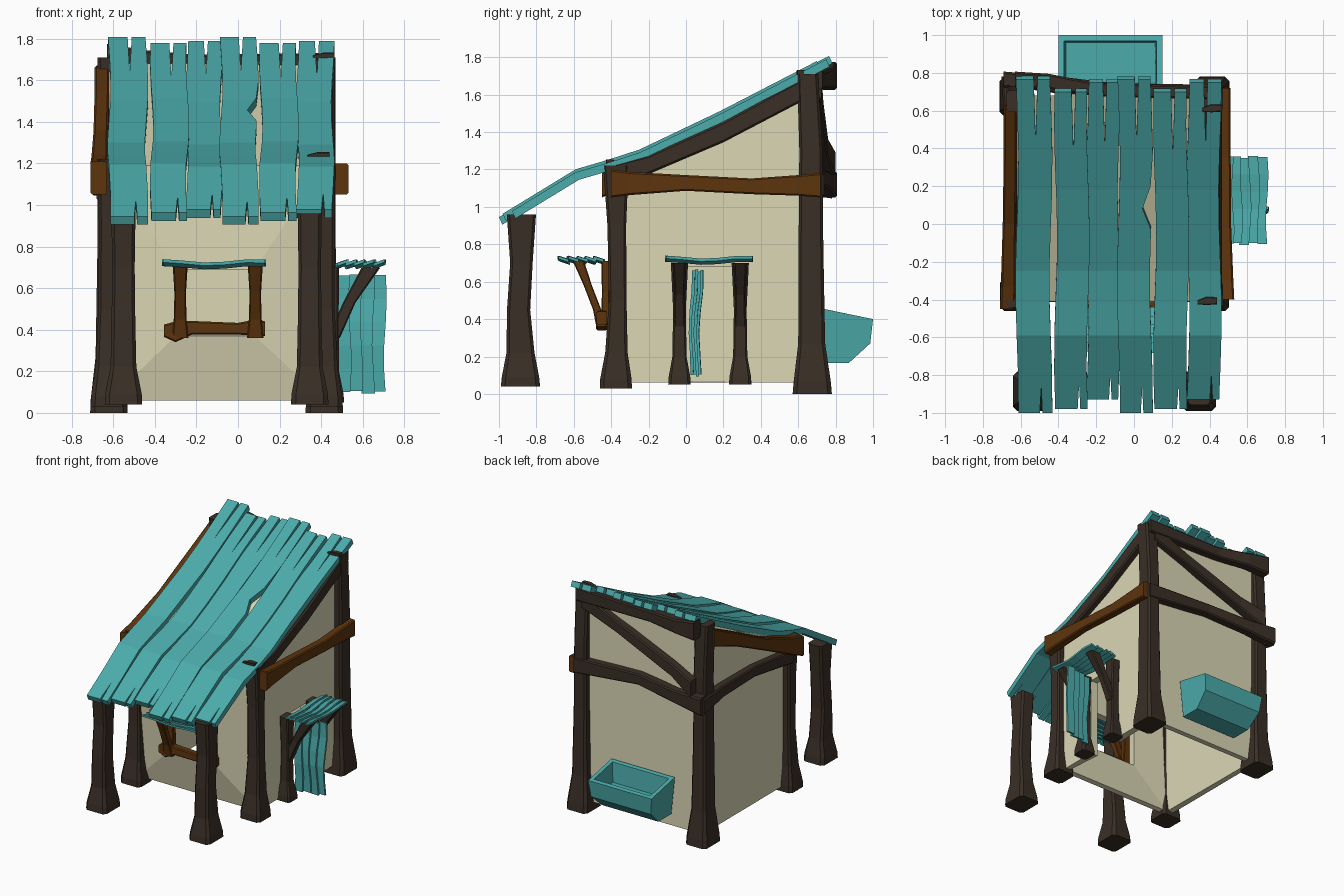
import bpy, bmesh, math
from mathutils import Vector

if "Cube" in bpy.data.objects:
    bpy.data.objects.remove(bpy.data.objects["Cube"])

XC = -0.103  # mirror line between left and right posts


def material(name, rgb):
    m = bpy.data.materials.new(name)
    m.diffuse_color = (*rgb, 1)
    m.use_nodes = True
    m.node_tree.nodes["Principled BSDF"].inputs["Base Color"].default_value = m.diffuse_color
    return m


TEAL = material("teal wood", (0.072, 0.41, 0.41))
DARK = material("dark timber", (0.041, 0.028, 0.019))
BROWN = material("warm brown timber", (0.110, 0.035, 0.004))
CREAM = material("cream plaster", (0.71, 0.68, 0.46))


def finish(bm, name, mat, thick=0):
    bmesh.ops.recalc_face_normals(bm, faces=bm.faces)
    me = bpy.data.meshes.new(name)
    bm.to_mesh(me)
    bm.free()
    me.materials.append(mat)
    ob = bpy.data.objects.new(name, me)
    bpy.context.collection.objects.link(ob)
    if thick:
        mod = ob.modifiers.new("thickness", 'SOLIDIFY')
        mod.thickness, mod.offset = thick, -1
    return ob


def shell(name, verts, faces, mat, thick=0):
    bm = bmesh.new()
    vs = [bm.verts.new(v) for v in verts]
    for f in faces:
        bm.faces.new([vs[i] for i in f])
    return finish(bm, name, mat, thick)


def loft(bm, rings):
    rows = [[bm.verts.new(p) for p in r] for r in rings]
    n = len(rows[0])
    for a, b in zip(rows, rows[1:]):
        for i in range(n):
            j = (i + 1) % n
            bm.faces.new((a[i], a[j], b[j], b[i]))
    bm.faces.new(rows[0])
    bm.faces.new(rows[-1])


def beam(name, axis, secs, mat):
    """Chamfered timber along an axis; each section is (t, a, b, half_a, half_b)."""
    put = {'x': lambda t, a, b: (t, a, b), 'y': lambda t, a, b: (a, t, b),
           'z': lambda t, a, b: (a, b, t)}[axis]
    rings = []
    for t, a, b, ha, hb in secs:
        c = 0.25 * min(ha, hb)
        oct_ = [(ha, hb - c), (ha - c, hb), (c - ha, hb), (-ha, hb - c),
                (-ha, c - hb), (c - ha, -hb), (ha - c, -hb), (ha, c - hb)]
        rings.append([put(t, a + u, b + v) for u, v in oct_])
    bm = bmesh.new()
    loft(bm, rings)
    return finish(bm, name, mat)


def lapped(name, n, width, length, place, mat=TEAL):
    """Row of overlapping wavy boards; place maps (across, along, normal) to space."""
    bm = bmesh.new()
    d = width / n
    for k in range(n):
        rings = []
        for s in range(6):
            v = s / 5
            wx = 0.007 * math.sin(6 * v + k)
            wz = 0.008 * math.cos(7 * v)
            u0, u1 = k * d + wx, (k + 1.15) * d + wx
            sec = [(u0, 0.006), (u1, -0.012), (u1, 0.003), (u0, 0.021)]
            end = 0.006 * math.sin(2.3 * k) * (1 if s in (0, 5) else 0)
            rings.append([place(u, v * length + end, w + wz) for u, w in sec])
        loft(bm, rings)
    return finish(bm, name, mat)


# posts, mirrored left and right
POSTS = {
    "porch_post": (0.345, [(.04, -.885, .09, .105), (.09, -.885, .088, .10), (.22, -.885, .062, .075),
                           (.45, -.895, .057, .062), (.70, -.88, .054, .06), (.96, -.88, .058, .078)]),
    "front_wall_post": (0.415, [(.03, -.375, .088, .086), (.08, -.375, .086, .084), (.22, -.372, .064, .06),
                                (.50, -.365, .05, .047), (.90, -.37, .048, .05), (1.22, -.375, .055, .068)]),
    "back_wall_post": (0.415, [(0, .675, .09, .105), (.06, .675, .088, .10), (.27, .672, .064, .072),
                               (.80, .668, .055, .066), (1.30, .668, .053, .062), (1.71, .65, .055, .056)]),
}
for label, (cx, secs) in POSTS.items():
    for side, x in (("right", cx), ("left", 2 * XC - cx)):
        beam(f"{side}_{label}", 'z', [(z, x, y, hx, hy) for z, y, hx, hy in secs], DARK)

# plaster walls: hollow, closed on top, open below, with window and door holes
L, R = -0.62, 0.415
shell("plaster_walls", [
    (L, -.345, .06), (R, -.345, .06), (R, -.41, 1.19), (L, -.41, 1.19),
    (L, .68, .06), (R, .68, .06), (R, .68, 1.68), (L, .68, 1.68),
    (-.30, -.415, .37), (.08, -.415, .37), (.08, -.415, .69), (-.30, -.415, .69),
    (R, 0, .06), (R, 0, .68), (R, .27, .68), (R, .27, .06)],
    [(0, 1, 9, 8), (1, 2, 10, 9), (2, 3, 11, 10), (3, 0, 8, 11),
     (1, 12, 13, 14, 15, 5, 6, 2), (4, 0, 3, 7), (5, 4, 7, 6), (3, 2, 6, 7)], CREAM, 0.06)

# side rails and rafters
beam("right_side_rail", 'y', [(-.40, .495, 1.125, .036, .075), (-.30, .49, 1.125, .036, .062),
                              (0, .482, 1.128, .032, .042), (.35, .48, 1.11, .032, .042),
                              (.60, .48, 1.115, .032, .055), (.72, .48, 1.115, .032, .065)], BROWN)
beam("right_rafter", 'y', [(-.42, .42, 1.165, .045, .055), (-.2, .42, 1.225, .045, .05),
                           (.2, .42, 1.40, .045, .055), (.66, .42, 1.645, .045, .06)], DARK)
beam("left_rafter", 'y', [(-.45, -.67, 1.13, .04, .08), (-.33, -.665, 1.17, .04, .07),
                          (0, -.66, 1.31, .035, .05), (.35, -.655, 1.48, .035, .055),
                          (.63, -.655, 1.60, .035, .07)], BROWN)
beam("left_side_rail", 'y', [(-.36, -.645, 1.07, .035, .05), (.1, -.645, 1.13, .03, .04),
                             (.5, -.65, 1.13, .033, .045), (.78, -.665, 1.11, .037, .065)], DARK)

# back timbers, standing proud at the left and running into the right post
beam("back_top_beam", 'x', [(-.63, .765, 1.70, .042, .075), (-.45, .755, 1.69, .04, .055),
                            (-.2, .71, 1.68, .035, .042), (.45, .695, 1.68, .035, .052)], DARK)
beam("back_middle_rail", 'x', [(-.69, .765, 1.12, .042, .07), (-.45, .75, 1.13, .037, .05),
                               (-.1, .71, 1.16, .035, .042), (.46, .70, 1.12, .037, .06)], DARK)
beam("back_diagonal_brace", 'x', [(-.60, .76, 1.23, .04, .07), (-.4, .725, 1.32, .035, .05),
                                  (.1, .70, 1.52, .035, .045), (.40, .69, 1.64, .035, .06)], DARK)

# roof planks: three shapes repeated twice, split at the ends and bent over the slope
SLOPE = [(-1.0, .945), (-.59, 1.195), (-.42, 1.245), (-.25, 1.30), (.18, 1.505), (.78, 1.815)]


def roof_z(y):
    for (y0, z0), (y1, z1) in zip(SLOPE, SLOPE[1:]):
        if y <= y1 or y1 == SLOPE[-1][0]:
            return z0 + (z1 - z0) * (y - y0) / (y1 - y0)


def plank(name, x0, w, y0, y1, phase, chip, lift):
    wave = lambda y: 0.008 * math.sin(5 * y + phase)
    ys = [y0 + (y1 - y0) * i / 9 for i in range(10)]
    right = [(x0 + w + wave(y), y) for y in ys]
    left = [(x0 + wave(y), y) for y in reversed(ys)]
    if chip:
        right[5:7] = [(x0 + w - .002, -.03), (x0 + w - .047, .08), (x0 + w - .004, .20)]
    m = x0 + w * 0.55
    bottom = [(m + .022, y0), (m + .03, y0 + .13), (m + .036, y0)]
    top = [(m + .010, y1), (m, y1 - .32), (m - .010, y1)]
    pts = [left[-1]] + bottom + right + top + left[:-1]
    bm = bmesh.new()
    bm.faces.new([bm.verts.new((x, y, 0)) for x, y in pts])
    bm.normal_update()
    bmesh.ops.triangulate(bm, faces=bm.faces)
    for y, _ in SLOPE[1:-1]:
        bmesh.ops.bisect_plane(bm, geom=bm.verts[:] + bm.edges[:] + bm.faces[:],
                               plane_co=(0, y, 0), plane_no=(0, 1, 0))
    # straight extrusion gives the plank its thickness before bending
    out = bmesh.ops.extrude_face_region(bm, geom=bm.faces[:], use_keep_orig=True)
    under = {e for e in out["geom"] if isinstance(e, bmesh.types.BMVert)}
    for v in bm.verts:
        v.co.z = roof_z(v.co.y) + lift
    for v in under:
        v.co += Vector((0, .018, -.04))
    finish(bm, name, TEAL)


SHAPES = [(-1.0, .765, 0.0, 0), (-.98, .70, 2.0, .006), (-.93, .75, 4.0, -.010)]
for i, (x, w) in enumerate([(-.62, .18), (-.415, .172), (-.247, .168),
                            (-.082, .174), (.11, .174), (.286, .17)]):
    y0, y1, phase, lift = SHAPES[i % 3]
    plank(f"roof_plank_{i + 1}", x, w, y0, y1, phase, i == 3, lift)

# post splinters poking through the roof
for tag, x, y in (("back", .41, .605), ("front", .385, -.415)):
    z = roof_z(y) - .008
    beam(f"{tag}_post_splinter", 'x', [(x - .05, y, z - .006, .01, .01), (x, y + .008, z, .022, .016),
                                       (x + .055, y + .008, z, .018, .016)], DARK)

# window: wall uprights, slanted struts, sill and awning
for side, x in (("left", -.278), ("right", .083)):
    beam(f"{side}_window_strut", 'z', [(.36, x, -.45, .04, .03), (.45, x, -.475, .03, .022),
                                       (.58, x, -.525, .028, .022), (.71, x, -.575, .036, .03)], BROWN)
    beam(f"{side}_window_jamb", 'z', [(.38, x, -.43, .034, .022), (.55, x, -.43, .027, .02),
                                      (.71, x, -.43, .034, .022)], BROWN)
beam("window_sill", 'x', [(-.355, -.45, .395, .03, .03), (-.30, -.45, .39, .032, .05),
                          (-.22, -.45, .41, .028, .032), (0, -.45, .405, .028, .028),
                          (.09, -.45, .41, .03, .04), (.13, -.45, .405, .028, .035)], BROWN)
lapped("window_awning", 5, .235, .49, lambda u, v, w: (-.36 + v, -.68 + u, .71 + w))

# side doorway: jambs, struts, awning and the open door
for side, y in (("front", -.035), ("back", .29)):
    beam(f"{side}_door_jamb", 'z', [(.05, .45, y, .06, .06), (.09, .45, y, .058, .058),
                                    (.20, .45, y, .036, .038), (.45, .45, y, .034, .034),
                                    (.70, .45, y, .036, .046)], DARK)
    beam(f"{side}_door_strut", 'z', [(.36, .46, y, .03, .03), (.53, .535, y, .03, .026),
                                     (.70, .64, y, .045, .036)], DARK)
lapped("door_awning", 5, .225, .46, lambda u, v, w: (.705 - u, -.105 + v, .71 + w))
lapped("open_door", 4, .225, .56, lambda u, v, w: (.475 + u, .012 + .25 * u + .02 * v + w, .10 + v))

# trough on the back wall: chamfered body with a sunken flat floor
shell("back_trough", [
    (-.40, .71, .46), (.15, .71, .46), (.15, 1.0, .40), (-.40, 1.0, .40),
    (-.385, .985, .27), (.135, .985, .27), (-.37, .87, .165), (.12, .87, .165),
    (-.37, .71, .165), (.12, .71, .165),
    (-.37, .74, .454), (.12, .74, .454), (.12, .97, .406), (-.37, .97, .406),
    (-.36, .75, .30), (.11, .75, .30), (.11, .96, .30), (-.36, .96, .30)],
    [(2, 3, 4, 5), (5, 4, 6, 7), (7, 6, 8, 9), (0, 1, 9, 8), (0, 8, 6, 4, 3), (1, 2, 5, 7, 9),
     (0, 1, 11, 10), (1, 2, 12, 11), (2, 3, 13, 12), (3, 0, 10, 13),
     (10, 11, 15, 14), (11, 12, 16, 15), (12, 13, 17, 16), (13, 10, 14, 17),
     (14, 15, 16, 17)], TEAL)
